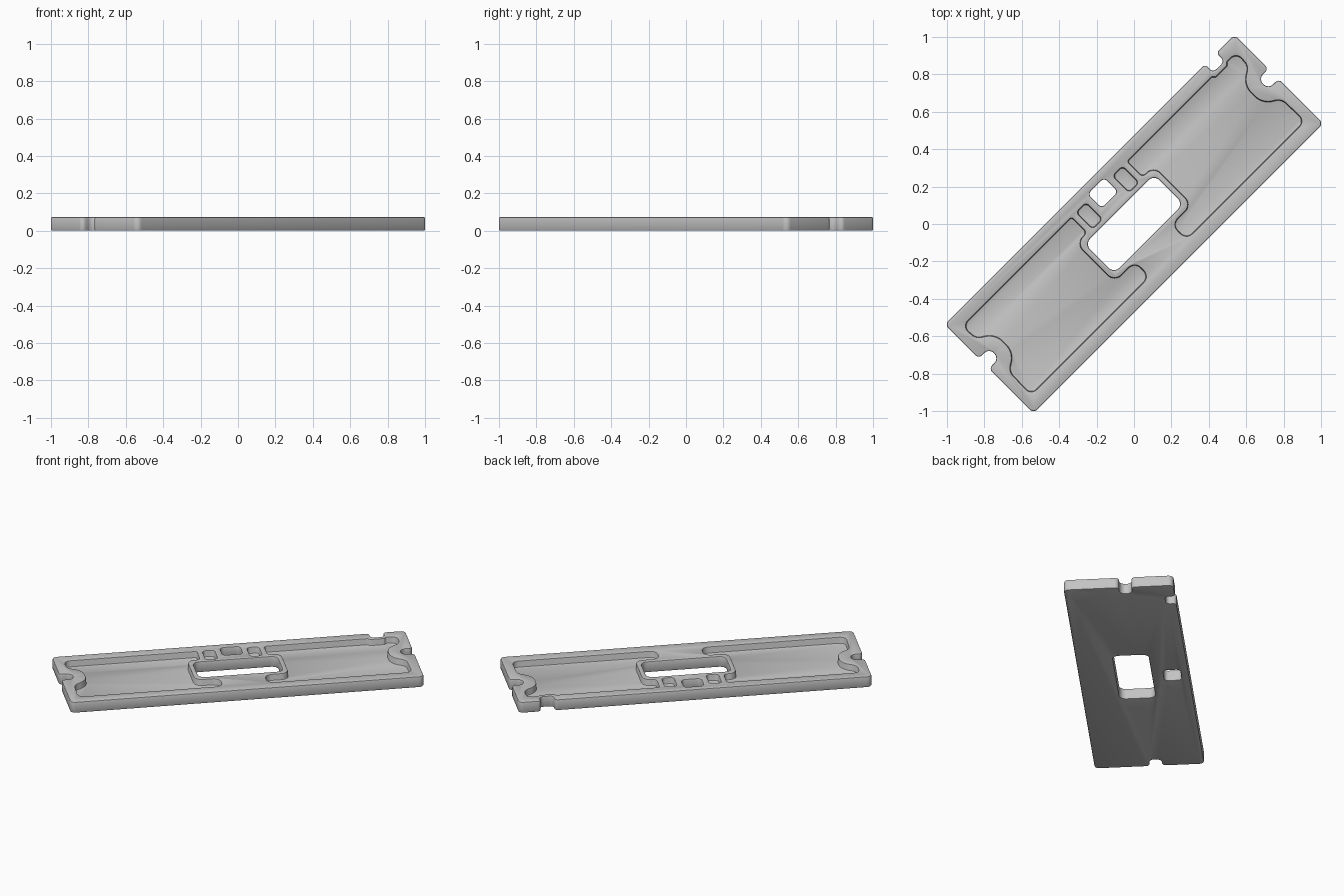
import bpy, bmesh, math
from mathutils import Vector, Matrix

cube = bpy.data.objects.get("Cube")
if cube:
    bpy.data.objects.remove(cube, do_unlink=True)

THICK, FLOOR = 0.073, 0.03
HL, HW = 1.096, 0.336          # half length and half width of the plate
DIAGONAL = Matrix.Rotation(math.radians(45), 4, 'Z')

grey = bpy.data.materials.new("plain_grey")
grey.use_nodes = True
grey.diffuse_color = (0.55, 0.55, 0.55, 1)
grey.node_tree.nodes["Principled BSDF"].inputs["Base Color"].default_value = grey.diffuse_color


def fillet(corners, steps=8):
    """Round each (x, y, radius) corner of a polygon."""
    out = []
    for i, (x, y, r) in enumerate(corners):
        p = Vector((x, y))
        a = (Vector(corners[i - 1][:2]) - p).normalized()
        b = (Vector(corners[(i + 1) % len(corners)][:2]) - p).normalized()
        half = a.angle(b) / 2
        centre = p + (a + b).normalized() * (r / math.sin(half))
        start = p + a * (r / math.tan(half)) - centre
        end = p + b * (r / math.tan(half)) - centre
        sweep = math.atan2(start.x * end.y - start.y * end.x, start.dot(end))
        for k in range(steps + 1):
            t = sweep * k / steps
            c, s = math.cos(t), math.sin(t)
            out.append(centre + Vector((c * start.x - s * start.y, s * start.x + c * start.y)))
    return out


def prism(name, corners, z0, z1):
    bm = bmesh.new()
    face = bm.faces.new([bm.verts.new((p.x, p.y, z0)) for p in fillet(corners)])
    ext = bmesh.ops.extrude_face_region(bm, geom=[face])
    verts = [g for g in ext["geom"] if isinstance(g, bmesh.types.BMVert)]
    bmesh.ops.translate(bm, verts=verts, vec=(0, 0, z1 - z0))
    bmesh.ops.recalc_face_normals(bm, faces=bm.faces)
    bm.transform(DIAGONAL)
    mesh = bpy.data.meshes.new(name)
    bm.to_mesh(mesh)
    bm.free()
    mesh.materials.append(grey)
    ob = bpy.data.objects.new(name, mesh)
    bpy.context.scene.collection.objects.link(ob)
    return ob


def rect(x, y, hx, hy, r):
    return [(x - hx, y - hy, r), (x + hx, y - hy, r), (x + hx, y + hy, r), (x - hx, y + hy, r)]


def mirror(corners):
    return [(-x, y, r) for x, y, r in reversed(corners)]


# Plate outline: a rounded notch in each end, one more in the long back edge
end = [(HL, -HW, 0.03), (HL, 0.002, 0.025), (1.018, 0.002, 0.036),
       (1.018, 0.078, 0.036), (HL, 0.078, 0.025), (HL, HW, 0.03)]
side_notch = [(0.958, HW, 0.02), (0.958, 0.274, 0.025), (0.872, 0.274, 0.025), (0.872, HW, 0.02)]
plate = prism("notched_plate", end + side_notch + mirror(end), 0, THICK)

# Pocket: bulges around the end notch and steps around the central window
pocket = [(0.14, -0.257, 0.045), (1.035, -0.257, 0.04),
          (1.03, -0.085, 0.06), (0.94, -0.03, 0.1), (0.94, 0.11, 0.1), (1.03, 0.165, 0.06),
          (1.035, 0.262, 0.04)]
pocket_jog = [(0.965, 0.262, 0.012), (0.95, 0.246, 0.012), (0.865, 0.246, 0.012), (0.85, 0.262, 0.012)]
pocket_inner = [(0.21, 0.262, 0.015), (0.21, 0.145, 0.025), (0.292, 0.145, 0.05),
                (0.292, -0.145, 0.05), (0.14, -0.145, 0.045)]

low, high = -0.1, 0.2
cutters = [
    prism("cutter_right_pocket", pocket + pocket_jog + pocket_inner, FLOOR, high),
    prism("cutter_left_pocket", mirror(pocket + pocket_inner), FLOOR, high),
    prism("cutter_main_window", rect(0, 0, 0.262, 0.11, 0.04), low, high),
    prism("cutter_small_window", rect(0, 0.235, 0.062, 0.053, 0.025), low, high),
]
for side in (-1, 1):
    cutters.append(prism("cutter_small_pocket", rect(side * 0.138, 0.2, 0.037, 0.062, 0.022), FLOOR, high))

for cutter in cutters:
    cutter.hide_render = True
    cut = plate.modifiers.new("cut", 'BOOLEAN')
    cut.operation, cut.solver, cut.object = 'DIFFERENCE', 'EXACT', cutter

# Soften every rim
soft = plate.modifiers.new("soft_rims", 'BEVEL')
soft.width, soft.segments = 0.007, 2
soft.limit_method, soft.angle_limit = 'ANGLE', math.radians(50)
soft.use_clamp_overlap = False

bpy.ops.object.select_all(action='DESELECT')
plate.select_set(True)
bpy.context.view_layer.objects.active = plate
bpy.ops.object.convert(target='MESH')
bpy.ops.object.shade_smooth_by_angle(angle=math.radians(25))
for cutter in cutters:
    bpy.data.objects.remove(cutter, do_unlink=True)
